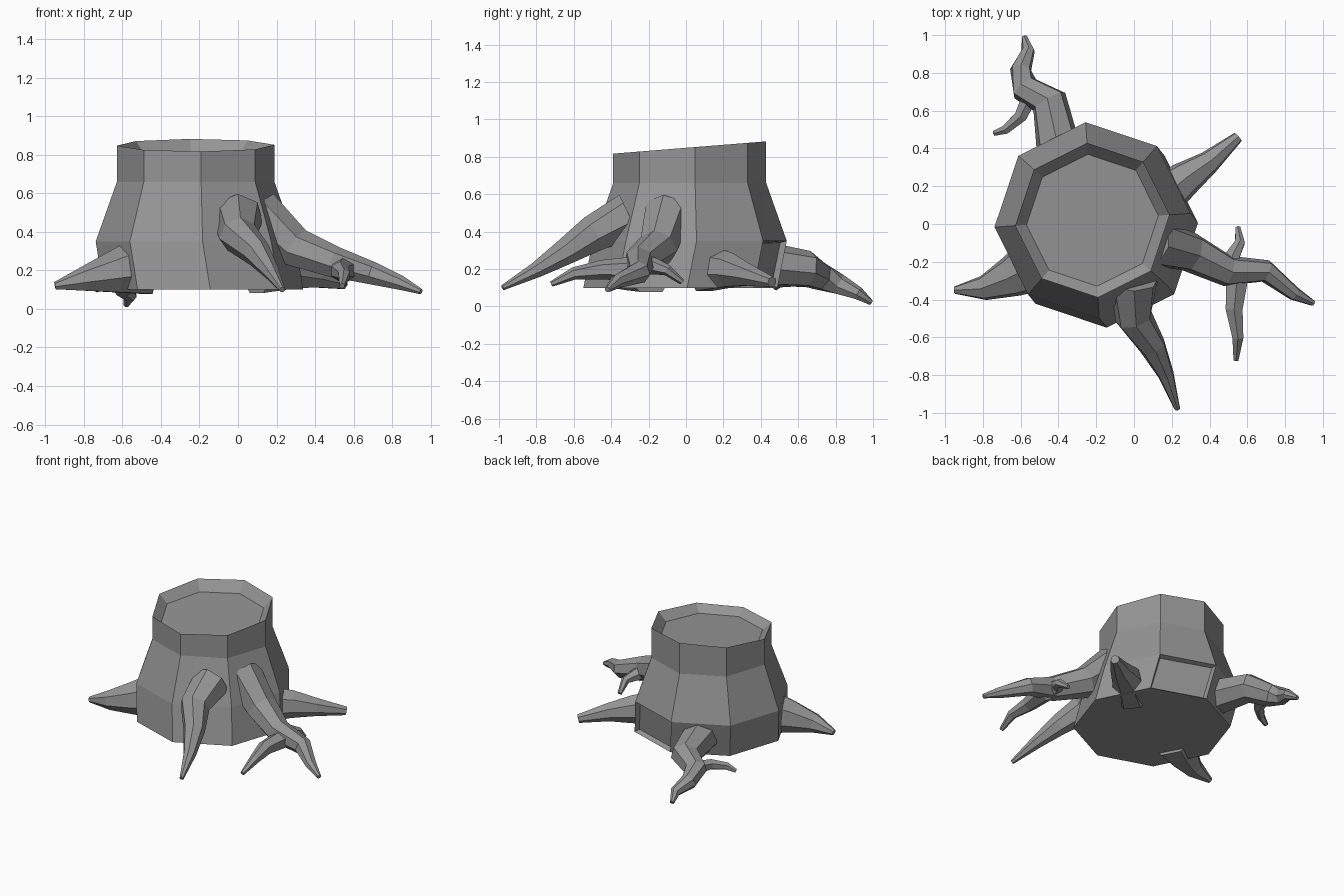
import bpy, bmesh
from math import cos, sin, tau, radians
from mathutils import Vector

cube = bpy.data.objects.get("Cube")
if cube:
    bpy.data.objects.remove(cube, do_unlink=True)

UP = Vector((0, 0, 1))
grey = (0.3, 0.3, 0.3, 1)
wood = bpy.data.materials.new("grey_wood")
wood.use_nodes = True
wood.diffuse_color = grey
wood.node_tree.nodes["Principled BSDF"].inputs["Base Color"].default_value = grey


def finish(bm, name):
    """Turn a bmesh into a flat-shaded wooden object."""
    bmesh.ops.recalc_face_normals(bm, faces=bm.faces)
    mesh = bpy.data.meshes.new(name)
    bm.to_mesh(mesh)
    bm.free()
    mesh.materials.append(wood)
    part = bpy.data.objects.new(name, mesh)
    bpy.context.collection.objects.link(part)


def add_ring(bm, centre, axis_a, axis_b, radius, sides, turn):
    """Add a regular ring of vertices in the plane of two axes."""
    angles = [turn + tau * i / sides for i in range(sides)]
    return [bm.verts.new(centre + radius * (axis_a * cos(a) + axis_b * sin(a)))
            for a in angles]


def loft(bm, rings):
    """Skin a list of vertex rings and cap both ends."""
    for lower, upper in zip(rings, rings[1:]):
        for i in range(len(lower)):
            bm.faces.new((lower[i - 1], lower[i], upper[i], upper[i - 1]))
    bm.faces.new(rings[0])
    bm.faces.new(rings[-1])


def make_stump():
    """Flared octagonal trunk with a slanted rim and a sunken cut surface."""
    bm = bmesh.new()
    foot = Vector((-0.18, -0.03, 0.1))
    middle = Vector((-0.22, 0.02, 0))
    across = Vector((1, 0, 0))
    rings = [add_ring(bm, foot, across, Vector((0, 1, 0)), 0.52, 8, radians(4))]
    # Each level: height, radius, slant toward the back
    for height, radius, slant in ((0.35, 0.52, 0), (0.66, 0.41, 0),
                                  (0.85, 0.41, 0.08), (0.79, 0.35, 0.05)):
        rings.append(add_ring(bm, middle + UP * height, across,
                              Vector((0, 1, slant)), radius, 8, radians(4)))
    loft(bm, rings)

    # Shallow sunken panel low on the back
    bmesh.ops.recalc_face_normals(bm, faces=bm.faces)
    corners = set(rings[0][1:3] + rings[1][1:3])
    panel = [face for face in bm.faces if set(face.verts) == corners]
    bmesh.ops.inset_region(bm, faces=panel, thickness=0.02, depth=-0.03)
    finish(bm, "stump")


def make_root(name, path, heights, radii, bend, sides=7):
    """Tapering tube along a ground path; bend shapes how the height falls."""
    bm = bmesh.new()
    last = len(path) - 1
    points = []
    for i, (x, y) in enumerate(path):
        drop = (i / last) ** bend
        points.append(Vector((x, y, heights[0] + (heights[1] - heights[0]) * drop)))
    rings = []
    for i, point in enumerate(points):
        tangent = (points[min(i + 1, last)] - points[max(i - 1, 0)]).normalized()
        side = tangent.cross(UP).normalized()
        radius = radii[0] + (radii[1] - radii[0]) * i / last
        rings.append(add_ring(bm, point, side, side.cross(tangent),
                              radius, sides, tau / 4))
    loft(bm, rings)
    finish(bm, name)


make_stump()

# Main roots
make_root("front_root",
          path=((0, -0.3), (0, -0.5), (0.1, -0.65), (0.17, -0.8), (0.23, -0.98)),
          heights=(0.48, 0.1), radii=(0.13, 0.015), bend=1)
make_root("left_root",
          path=((0.1, -0.1), (0.3, -0.15), (0.5, -0.25), (0.7, -0.25),
                (0.85, -0.37), (0.95, -0.42)),
          heights=(0.5, 0.09), radii=(0.13, 0.015), bend=0.5)
make_root("back_left_root",
          path=((0.1, 0.1), (0.27, 0.24), (0.4, 0.33), (0.55, 0.46)),
          heights=(0.2, 0.13), radii=(0.13, 0.03), bend=2)
make_root("right_root",
          path=((-0.5, -0.2), (-0.65, -0.28), (-0.8, -0.34), (-0.95, -0.35)),
          heights=(0.22, 0.12), radii=(0.16, 0.02), bend=1)
make_root("back_root",
          path=((-0.4, 0.4), (-0.45, 0.65), (-0.58, 0.72), (-0.6, 0.82),
                (-0.56, 0.92), (-0.58, 0.99)),
          heights=(0.23, 0.02), radii=(0.12, 0.015), bend=1.2)

# Side twigs
make_root("left_root_front_twig",
          path=((0.55, -0.25), (0.53, -0.45), (0.55, -0.6), (0.54, -0.72)),
          heights=(0.2, 0.12), radii=(0.07, 0.015), bend=3, sides=6)
make_root("left_root_back_twig",
          path=((0.52, -0.25), (0.52, -0.17), (0.56, -0.1), (0.55, -0.02)),
          heights=(0.22, 0.13), radii=(0.06, 0.015), bend=3, sides=6)
make_root("back_root_twig",
          path=((-0.54, 0.7), (-0.6, 0.57), (-0.68, 0.5), (-0.74, 0.48)),
          heights=(0.15, 0.1), radii=(0.05, 0.015), bend=2, sides=6)
